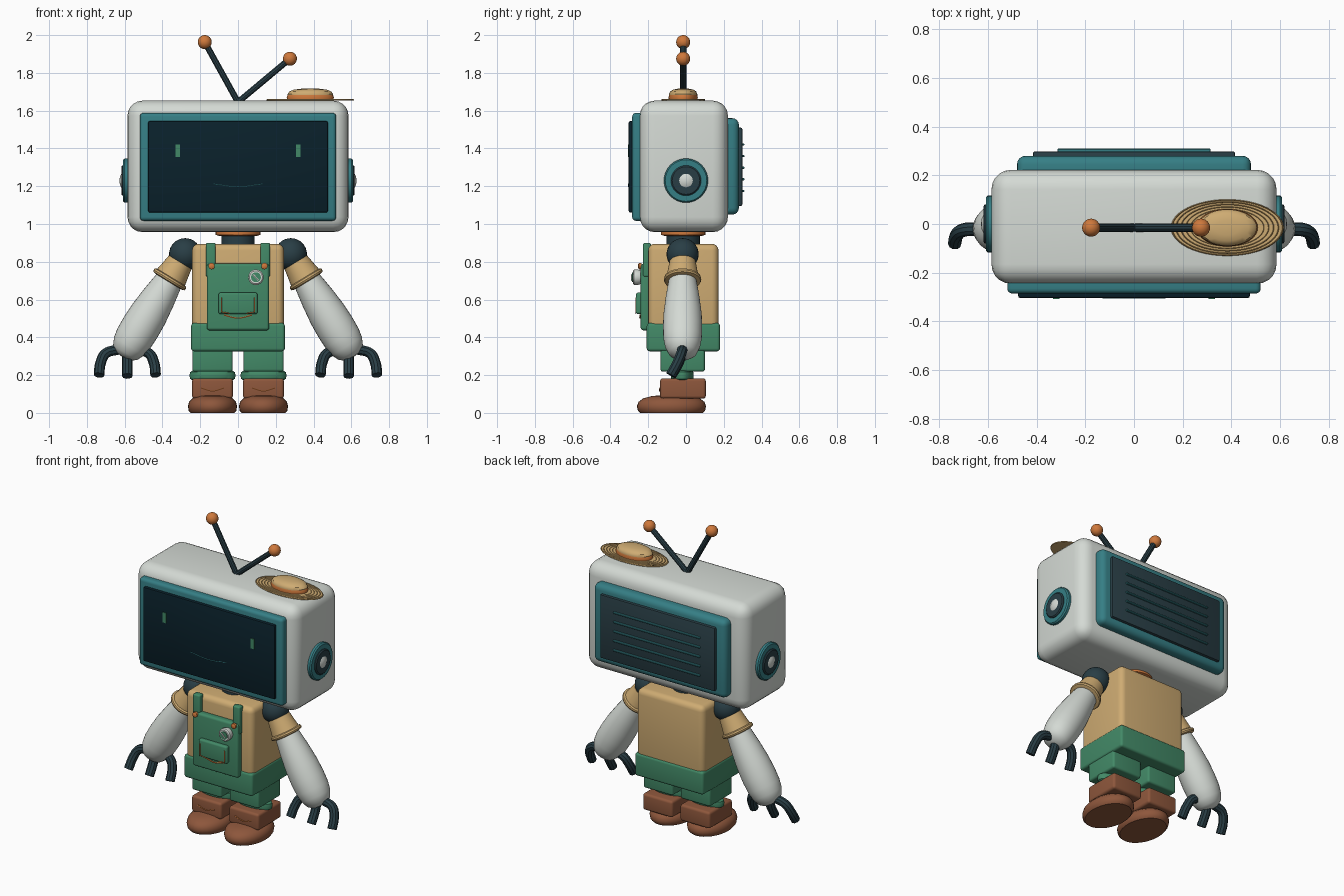
import bpy, bmesh, math
from mathutils import Vector, Matrix

if "Cube" in bpy.data.objects:
    bpy.data.objects.remove(bpy.data.objects["Cube"])


def material(name, rgb):
    m = bpy.data.materials.new(name)
    m.diffuse_color = (*rgb, 1)
    m.use_nodes = True
    m.node_tree.nodes["Principled BSDF"].inputs["Base Color"].default_value = m.diffuse_color
    return m


WHITE = material("off white", (0.66, 0.70, 0.66))
TEAL = material("teal", (0.036, 0.21, 0.235))
SCREEN = material("screen navy", (0.003, 0.015, 0.024))
SLATE = material("dark slate", (0.022, 0.048, 0.06))
TAN = material("tan", (0.62, 0.41, 0.17))
STRAW = material("dark straw", (0.36, 0.22, 0.08))
ORANGE = material("orange", (0.62, 0.19, 0.045))
GREEN = material("overall green", (0.055, 0.25, 0.135))
BROWN = material("boot brown", (0.27, 0.095, 0.045))


def finish(name, bm, mat):
    bmesh.ops.recalc_face_normals(bm, faces=bm.faces)
    me = bpy.data.meshes.new(name)
    bm.to_mesh(me)
    bm.free()
    me.materials.append(mat)
    ob = bpy.data.objects.new(name, me)
    bpy.context.collection.objects.link(ob)
    smooth(ob)
    return ob


def smooth(ob):
    bpy.ops.object.select_all(action='DESELECT')
    ob.select_set(True)
    bpy.context.view_layer.objects.active = ob
    bpy.ops.object.shade_smooth_by_angle(angle=math.radians(35))


def box(name, mat, x, y, z, bevel=0.0, seg=4):
    """Rounded box between (min, max) pairs."""
    bm = bmesh.new()
    bmesh.ops.create_cube(bm, size=1)
    for v in bm.verts:
        v.co = [(lo + hi) / 2 + c * (hi - lo) for c, (lo, hi) in zip(v.co, (x, y, z))]
    if bevel:
        bmesh.ops.bevel(bm, geom=bm.edges[:], offset=bevel, segments=seg,
                        profile=0.5, affect='EDGES')
    return finish(name, bm, mat)


def lathe(name, mat, profile, origin, axis=(0, 0, 1), sx=1, sy=1, n=32):
    """Spin (radius, distance) points round an axis; sx, sy flatten the section."""
    bm = bmesh.new()
    rings = []
    for r, s in profile:
        if r == 0:
            rings.append([bm.verts.new((0, 0, s))])
        else:
            rings.append([bm.verts.new((r * sx * math.cos(2 * math.pi * i / n),
                                        r * sy * math.sin(2 * math.pi * i / n), s))
                          for i in range(n)])
    for a, b in zip(rings, rings[1:]):
        for i in range(n):
            j = (i + 1) % n
            vs = [a[i % len(a)], a[j % len(a)], b[j % len(b)], b[i % len(b)]]
            bm.faces.new(list(dict.fromkeys(vs)))
    for ring in (rings[0], rings[-1]):
        if len(ring) > 2:
            bm.faces.new(ring)
    if tuple(axis) != (0, 0, 1):
        q = Vector(axis).to_track_quat('Z', 'Y').to_matrix().to_4x4()
        bm.transform(q)
    bm.transform(Matrix.Translation(origin))
    return finish(name, bm, mat)


def ball(name, mat, r, origin):
    bm = bmesh.new()
    bmesh.ops.create_uvsphere(bm, u_segments=24, v_segments=16, radius=r)
    bm.transform(Matrix.Translation(origin))
    return finish(name, bm, mat)


def tube(name, mat, pts, r, res=3, curved=True):
    cu = bpy.data.curves.new(name, 'CURVE')
    cu.dimensions = '3D'
    cu.bevel_depth, cu.bevel_resolution, cu.use_fill_caps = r, res, True
    if curved:
        sp = cu.splines.new('BEZIER')
        sp.resolution_u = 6
        sp.bezier_points.add(len(pts) - 1)
        for p, co in zip(sp.bezier_points, pts):
            p.co = co
            p.handle_left_type = p.handle_right_type = 'AUTO'
    else:
        sp = cu.splines.new('POLY')
        sp.points.add(len(pts) - 1)
        for p, co in zip(sp.points, pts):
            p.co = (*co, 1)
    cu.materials.append(mat)
    ob = bpy.data.objects.new(name, cu)
    bpy.context.collection.objects.link(ob)
    bpy.ops.object.select_all(action='DESELECT')
    ob.select_set(True)
    bpy.context.view_layer.objects.active = ob
    bpy.ops.object.convert(target='MESH')
    smooth(bpy.context.view_layer.objects.active)


# Head shell, screen surround and screen
box("head", WHITE, (-.585, .585), (-.245, .222), (.957, 1.653), .08, 5)
box("screen_frame", TEAL, (-.52, .52), (-.285, -.2), (1.017, 1.588), .02)
box("screen", SCREEN, (-.476, .476), (-.304, -.25), (1.06, 1.545), .01, 2)
for s in (-1, 1):
    box("eye", GREEN, (s * .319 - .013, s * .319 + .013), (-.308, -.30), (1.354, 1.42))
tube("mouth", TEAL, [(-.13, -.304, 1.212), (0, -.304, 1.197), (.13, -.304, 1.212)], .0025, 1)

# Rear housing with vent slats
box("back_housing", TEAL, (-.48, .48), (.17, .28), (1.05, 1.56), .035)
box("back_panel", SLATE, (-.415, .415), (.25, .298), (1.095, 1.51), .008, 2)
for i in range(5):
    z = 1.175 + i * .0615
    box("vent_slat", TEAL, (-.314, .314), (.29, .309), (z - .006, z + .006), .003, 1)

# Ear dials
for s in (-1, 1):
    o, ax = (s * .57, 0, 1.23), (s, 0, 0)
    lathe("ear_ring", TEAL, [(.117, 0), (.117, .03), (.11, .038), (.08, .038)], o, ax)
    lathe("ear_disc", SLATE, [(.08, .02), (.08, .042), (.073, .048), (.03, .048)], o, ax)
    lathe("ear_button", WHITE, [(.038, .03), (.036, .048), (.022, .055), (0, .058)], o, ax, n=20)

# Antennae
for x, z in ((-.176, 1.963), (.275, 1.875)):
    tube("antenna_rod", SLATE, [(0, -.015, 1.645), (x, -.015, z)], .017, curved=False)
    ball("antenna_tip", ORANGE, .037, (x, -.015, z))

# Straw hat: thin oval brim, woven rings, band and crown
HAT = (.383, -.015, 1.653)
lathe("hat_brim", TAN, [(.23, 0), (.232, .003), (.23, .006), (.1, .008)], HAT, sy=.5, n=48)
for r in (.15, .17, .19, .21, .227):
    pts = [(HAT[0] + r * math.cos(a * math.pi / 24),
            HAT[1] + r * .5 * math.sin(a * math.pi / 24), 1.6595) for a in range(49)]
    tube("brim_weave", STRAW, pts, .0022, 0, curved=False)
lathe("hat_band", ORANGE, [(.122, .004), (.125, .018), (.12, .03)], HAT, sy=.62)
lathe("hat_crown", TAN, [(.118, .02), (.121, .034), (.112, .048), (.088, .058), (.05, .063), (0, .065)],
      HAT, sy=.62)

# Neck
lathe("neck", SLATE, [(.088, .87), (.088, .95)], (0, -.015, 0))
lathe("neck_collar", ORANGE, [(.1, .937), (.118, .943), (.118, .965)], (0, -.015, 0))

# Torso and overalls
box("torso", TAN, (-.243, .243), (-.2, .172), (.4, .895), .035)
box("overall_hips", GREEN, (-.248, .248), (-.208, .18), (.326, .476), .016)
box("bib", GREEN, (-.165, .165), (-.24, -.19), (.437, .79), .015)
for s in (-1, 1):
    xs = sorted((s * .118, s * .17))
    box("strap", GREEN, xs, (-.228, -.185), (.72, .9), .01)
    lathe("strap_button", ORANGE, [(.017, 0), (.017, .014), (.01, .018), (0, .019)],
          (s * .14, -.235, .777), (0, -1, 0), n=16)
    tube("pocket_stitch", ORANGE, [(s * .088, -.266, .61), (s * .088, -.266, .535), (s * .045, -.266, .526)],
         .003, 1, curved=False)
box("pocket", GREEN, (-.103, .103), (-.265, -.23), (.523, .637), .012)
tube("pocket_trim", ORANGE, [(-.075, -.242, .518), (0, -.244, .502), (.075, -.242, .518)], .004, 1)

# Round badge
B = (.095, -.235, .718)
lathe("badge", WHITE, [(.034, 0), (.041, .02), (.041, .04), (.034, .046), (0, .046)], B, (0, -1, 0))
lathe("badge_face", GREEN, [(.026, .044), (.026, .05), (0, .05)], B, (0, -1, 0))
tube("badge_mark", WHITE, [(.08, -.286, .732), (.108, -.286, .702)], .005, 1, curved=False)

# Shoulders, sleeves, forearms and three-fingered hands
for s in (-1, 1):
    sh = Vector((s * .28, -.018, .84))
    d = Vector((s * .52, 0, -.854))
    ball("shoulder", SLATE, .085, sh)
    lathe("sleeve", TAN, [(.07, .05), (.078, .1), (.09, .165), (.07, .172)], sh, d)
    lathe("sleeve_hem", TAN, [(.085, .142), (.097, .147), (.099, .157), (.095, .166), (.08, .17)], sh, d)
    lathe("forearm", WHITE, [(.07, .14), (.078, .19), (.09, .27), (.101, .37), (.104, .45), (.102, .52),
                             (.093, .57), (.075, .61), (.045, .632), (0, .638)], sh, d)
    for path in (((.635, -.02, .335), (.70, -.025, .315), (.727, -.045, .265), (.736, -.08, .2)),
                 ((.585, -.02, .33), (.586, -.035, .275), (.586, -.055, .235), (.586, -.08, .195)),
                 ((.54, -.02, .335), (.472, -.025, .315), (.445, -.045, .265), (.436, -.08, .2))):
        tube("finger", SLATE, [(s * x, y, z) for x, y, z in path], .028)

# Legs, cuffs and boots
for s in (-1, 1):
    cx = s * .135
    box("trouser_leg", GREEN, (cx - .107, cx + .107), (-.135, .1), (.218, .35), .014)
    lathe("trouser_cuff", GREEN, [(.105, .172), (.118, .18), (.122, .198), (.118, .216), (.105, .224)],
          (cx, -.02, 0), sy=.5)
    box("boot_shaft", BROWN, (cx - .108, cx + .108), (-.137, .105), (.075, .183), .016)
    lathe("boot_foot", BROWN, [(.165, 0), (.178, .012), (.183, .035), (.175, .058), (.15, .077),
                               (.1, .09), (0, .095)], (cx, -.077, 0), sx=.71)
    tube("boot_lace", ORANGE, [(cx - .06, -.138, .132), (cx, -.141, .116), (cx + .06, -.138, .132)], .003, 1)
